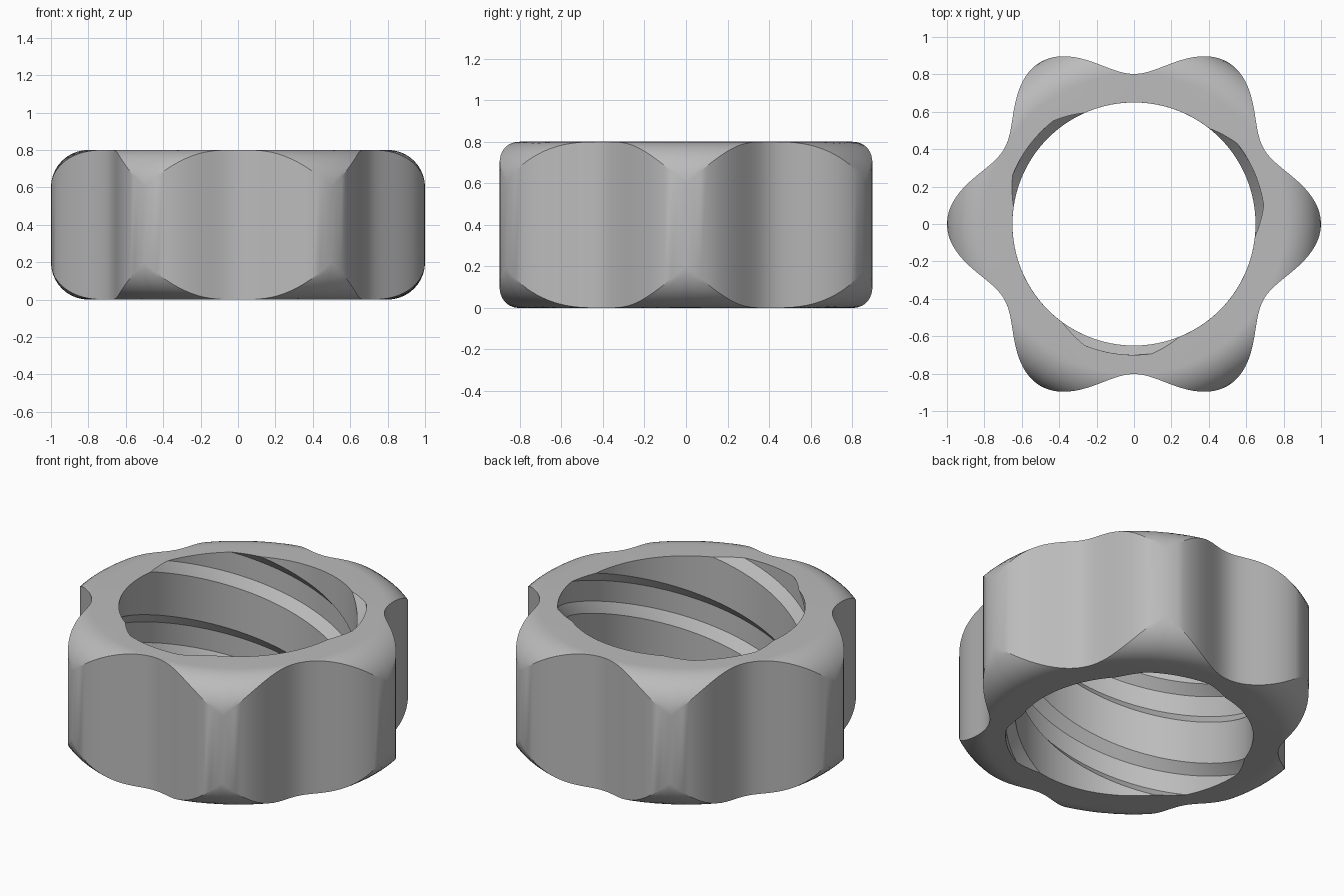
import bpy
import bmesh
from math import sin, cos, asin, radians

cube = bpy.data.objects.get("Cube")
if cube:
    bpy.data.objects.remove(cube, do_unlink=True)

COLS, STEP = 180, 2            # columns around, degrees per column
HEIGHT, ROUND, FLAT_R = 0.8, 0.2, 0.8
TWIST = 192                    # thread turn over the height, degrees
LEVELS, ARC = 48, 10


def polar(r, deg, z):
    return (r * cos(radians(deg)), r * sin(radians(deg)), z)


def lobe_radius(deg):
    return 0.901 + 0.099 * cos(radians(6 * deg))


def bore_radius(deg):
    """Three trapezoid grooves, one every 120 degrees."""
    a = (deg + 6) % 120
    depth = min(a, 58 - a) / 14
    return 0.65 + 0.05 * max(0, min(1, depth))


def rim_ring(t, top):
    """Ring on the rounded shoulder, t = 0 at the flat and 1 at the lobed wall."""
    ring = []
    for i in range(COLS):
        deg = i * STEP
        phi = t * asin(min(1, (lobe_radius(deg) - FLAT_R) / ROUND))
        drop = ROUND * (1 - cos(phi))
        z = HEIGHT - drop if top else drop
        ring.append(polar(FLAT_R + ROUND * sin(phi), deg, z))
    return ring


def bore_ring(f):
    """Ring in the bore, f = 0 at the top and 1 at the bottom, following the helix."""
    return [polar(bore_radius(i * STEP), i * STEP - TWIST * f, HEIGHT * (1 - f))
            for i in range(COLS)]


# Closed section: lower shoulder, wall, upper shoulder, threaded bore
rings = [rim_ring(k / ARC, False) for k in range(ARC + 1)]
rings += [rim_ring(1 - k / ARC, True) for k in range(ARC + 1)]
rings += [bore_ring(j / LEVELS) for j in range(LEVELS + 1)]

bm = bmesh.new()
verts = [[bm.verts.new(p) for p in ring] for ring in rings]
shift = TWIST // STEP
verts.append([verts[0][(i - shift) % COLS] for i in range(COLS)])
for a, b in zip(verts, verts[1:]):
    for i in range(COLS):
        n = (i + 1) % COLS
        bm.faces.new((a[i], a[n], b[n], b[i]))
bmesh.ops.recalc_face_normals(bm, faces=bm.faces)

mesh = bpy.data.meshes.new("lobed_nut")
bm.to_mesh(mesh)
bm.free()
nut = bpy.data.objects.new("lobed_nut", mesh)
bpy.context.collection.objects.link(nut)

# Single grey material
grey = bpy.data.materials.new("plain_grey")
grey.use_nodes = True
colour = (0.5, 0.5, 0.5, 1)
grey.diffuse_color = colour
grey.node_tree.nodes["Principled BSDF"].inputs["Base Color"].default_value = colour
mesh.materials.append(grey)

bpy.ops.object.select_all(action="DESELECT")
nut.select_set(True)
bpy.context.view_layer.objects.active = nut
bpy.ops.object.shade_smooth_by_angle(angle=radians(25))
